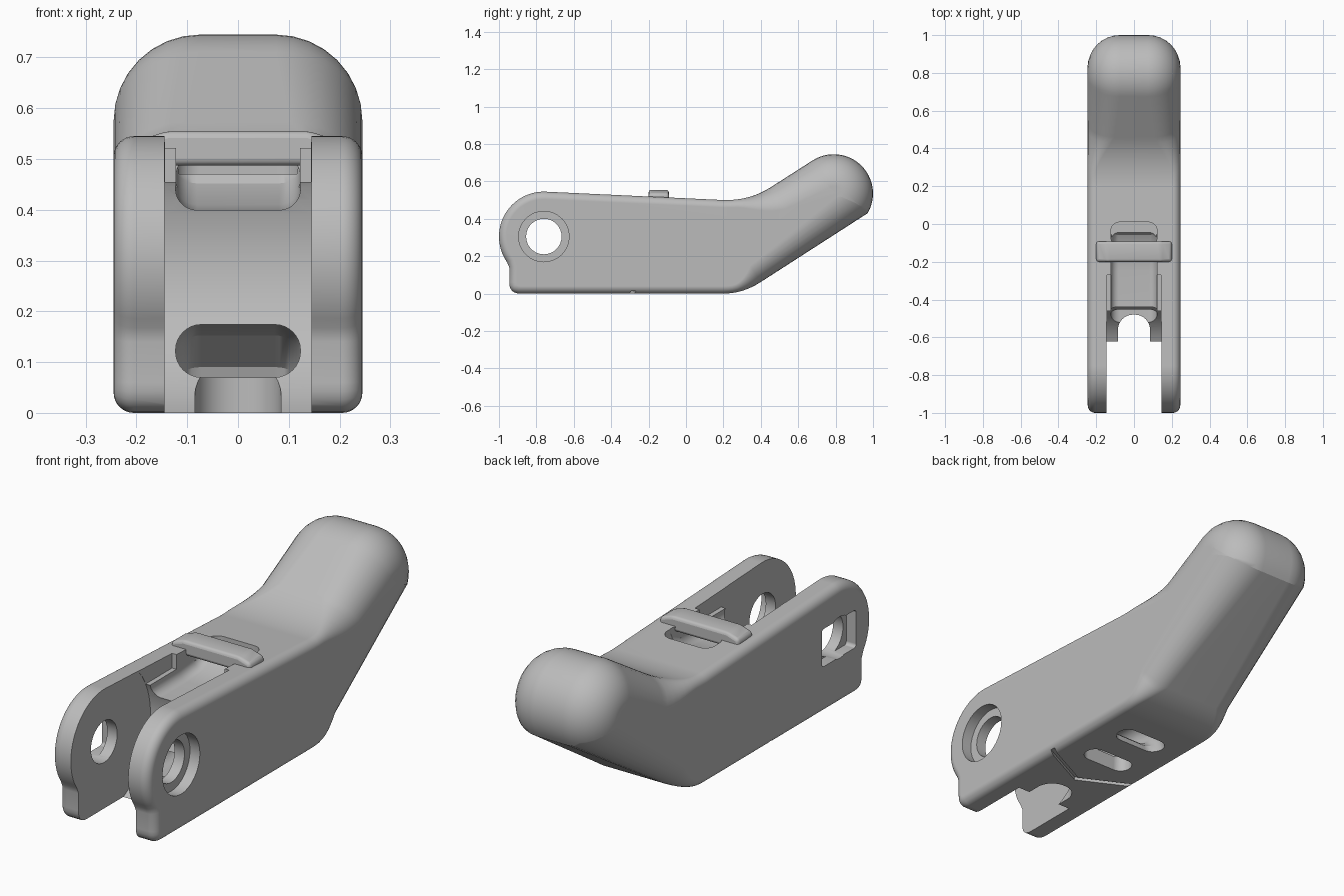
import bpy, bmesh
from math import sin, cos, pi, radians
from mathutils import Vector

if "Cube" in bpy.data.objects:
    bpy.data.objects.remove(bpy.data.objects["Cube"])

grey = bpy.data.materials.new("plain_grey")
grey.use_nodes = True
COLOUR = (0.5, 0.5, 0.5, 1)
grey.diffuse_color = COLOUR
grey.node_tree.nodes["Principled BSDF"].inputs["Base Color"].default_value = COLOUR

HALF_WIDTH, SLOT = 0.245, 0.145
PIVOT = (-0.76, 0.305)


def loft(name, rings):
    """Join equal closed rings of points and cap both ends."""
    bm = bmesh.new()
    loops = [[bm.verts.new(p) for p in ring] for ring in rings]
    n = len(loops[0])
    for a, b in zip(loops, loops[1:]):
        for i in range(n):
            j = (i + 1) % n
            bm.faces.new((a[i], a[j], b[j], b[i]))
    bm.faces.new(loops[0])
    bm.faces.new(loops[-1])
    bmesh.ops.recalc_face_normals(bm, faces=bm.faces)
    mesh = bpy.data.meshes.new(name)
    bm.to_mesh(mesh)
    bm.free()
    mesh.materials.append(grey)
    ob = bpy.data.objects.new(name, mesh)
    bpy.context.collection.objects.link(ob)
    return ob


def prism(name, outline, axis, start, end):
    """Extrude a flat outline along the x, y or z axis."""
    def place(p, t):
        q = list(p)
        q.insert("xyz".index(axis), t)
        return q
    return loft(name, [[place(p, t) for p in outline] for t in (start, end)])


def arc(centre, r, a0, a1, n):
    angles = [radians(a0 + (a1 - a0) * i / n) for i in range(n + 1)]
    return [(centre[0] + r * cos(a), centre[1] + r * sin(a)) for a in angles]


def blend(a, corner, b, n=8):
    """Round a corner with a quadratic curve."""
    a, c, b = Vector(a), Vector(corner), Vector(b)
    return [tuple(a * (1 - t) ** 2 + c * 2 * t * (1 - t) + b * t * t)
            for t in (i / n for i in range(n + 1))]


def rounded(cx, cy, w, h, r):
    """Rounded rectangle outline from its half sizes and corner radius."""
    out = []
    for k, (sx, sy) in enumerate(((1, 1), (-1, 1), (-1, -1), (1, -1))):
        out += arc((cx + sx * (w - r), cy + sy * (h - r)), r, 90 * k, 90 * k + 90, 8)
    return out


def box(w, y0, y1):
    return [(-w, y0), (w, y0), (w, y1), (-w, y1)]


def tunnel(name, path, half_w, half_h):
    """Sweep a slot-shaped section along a path of (y, z) points."""
    pts = [Vector(p) for p in path]
    rings = []
    for i, p in enumerate(pts):
        d = (pts[min(i + 1, len(pts) - 1)] - pts[max(i - 1, 0)]).normalized()
        rings.append([(x, p.x - d.y * s, p.y + d.x * s)
                      for x, s in rounded(0, 0, half_w, half_h, half_h * 0.98)])
    return loft(name, rings)


# Side outline of the lever, running along the bottom first
outline = blend((-0.945, 0.06), (-0.945, 0), (-0.885, 0), 6)
outline += blend((0.2, 0), (0.305, 0), (0.4, 0.062))
outline += arc((0.79, 0.535), 0.21, -30, 123, 24)
outline += blend((0.46, 0.573), (0.345, 0.496), (0.2, 0.5))
outline += arc(PIVOT, 0.24, 88, 215, 24)
outline += [(-0.945, 0.14)]
outline = [Vector(p) for p in outline]


def edge_radius(p):
    """Small edge rounding on the body, growing to a full round on the grip."""
    t = min(max((p.x - 0.25) / 0.3, 0), 1)
    return 0.04 + 0.13 * t * t * (3 - 2 * t)


def inward(i):
    a, p, b = outline[i - 1], outline[i], outline[(i + 1) % len(outline)]
    d1, d2 = (p - a).normalized(), (b - p).normalized()
    n = Vector((-d1.y - d2.y, d1.x + d2.x)).normalized()
    return n / max(n.dot(Vector((-d1.y, d1.x))), 0.5)


# Lever body: rounded edges from inset copies of the outline
STEPS = 8
half = []
for k in range(STEPS + 1):
    t = k / STEPS * pi / 2
    ring = []
    for i, p in enumerate(outline):
        r = edge_radius(p)
        q = p + inward(i) * r * (1 - sin(t))
        ring.append((HALF_WIDTH - r * (1 - cos(t)), q.x, q.y))
    half.append(ring)
other = [[(-x, y, z) for x, y, z in ring] for ring in reversed(half)]
body = loft("lever_body", half + other)

cutters = [
    # Gap between the two arms, with a round back wall
    prism("arm_gap", arc(PIVOT, 0.335, 0, 355, 71), "x", -SLOT, SLOT),
    prism("arm_gap_front", box(SLOT, -1.2, -0.645), "z", -0.1, 0.8),
    prism("floor_notch", rounded(0, -0.84, 0.085, 0.36, 0.08), "z", -0.1, 0.14),
    # Pivot hole, square nut pocket and round head pocket
    prism("pivot_hole", arc(PIVOT, 0.095, 0, 348.75, 31), "x", -0.4, 0.4),
    prism("nut_pocket", rounded(-0.755, 0.302, 0.124, 0.086, 0.015), "x", -0.4, -0.195),
    prism("head_pocket", arc(PIVOT, 0.135, 0, 348.75, 31), "x", 0.195, 0.4),
    # Upper strap channel, open in front of the bridge
    tunnel("upper_tunnel", [(-0.6, 0.442), (-0.25, 0.443), (-0.15, 0.452),
                            (-0.085, 0.485), (-0.045, 0.54), (-0.04, 0.64)], 0.123, 0.043),
    prism("upper_exit", rounded(0, -0.04, 0.123, 0.05, 0.048), "z", 0.47, 0.7),
    prism("channel_top", box(0.122, -0.55, -0.13), "z", 0.444, 0.7),
    prism("channel_step", box(SLOT - 0.001, -0.55, -0.27), "z", 0.455, 0.7),
    # Lower strap tunnel with two slots in the underside
    tunnel("lower_tunnel", [(-0.6, 0.122), (-0.12, 0.122), (-0.03, 0.105),
                            (0.025, 0.06), (0.045, 0), (0.045, -0.1)], 0.123, 0.052),
    prism("lower_slot", rounded(0, -0.18, 0.122, 0.05, 0.048), "z", -0.1, 0.11),
    # Shallow bent groove under the body
    prism("under_groove", [(0, -0.41), (0.3, -0.26), (0.3, -0.235), (0, -0.385),
                           (-0.3, -0.235), (-0.3, -0.26)], "z", -0.1, 0.015),
]


def smooth(ob):
    bpy.ops.object.select_all(action="DESELECT")
    ob.select_set(True)
    bpy.context.view_layer.objects.active = ob
    bpy.ops.object.shade_smooth_by_angle(angle=radians(25))


bpy.context.view_layer.objects.active = body
for cutter in cutters:
    cutter.hide_render = True
    mod = body.modifiers.new(cutter.name, "BOOLEAN")
    mod.operation, mod.solver, mod.object = "DIFFERENCE", "EXACT", cutter
    bpy.ops.object.modifier_apply(modifier=mod.name)
    bpy.data.objects.remove(cutter)
smooth(body)
body.modifiers.new("clean_shading", "WEIGHTED_NORMAL").keep_sharp = True

# Strap bridge across the channel
bridge = prism("strap_bridge", [(-0.2, 0.487), (0.2, 0.487), (0.2, 0.535), (0.14, 0.555),
                                (-0.14, 0.555), (-0.2, 0.535)], "y", -0.2, -0.092)
bevel = bridge.modifiers.new("soft_edges", "BEVEL")
bevel.width, bevel.segments, bevel.limit_method = 0.014, 3, "ANGLE"
bevel.angle_limit = radians(15)
smooth(bridge)
